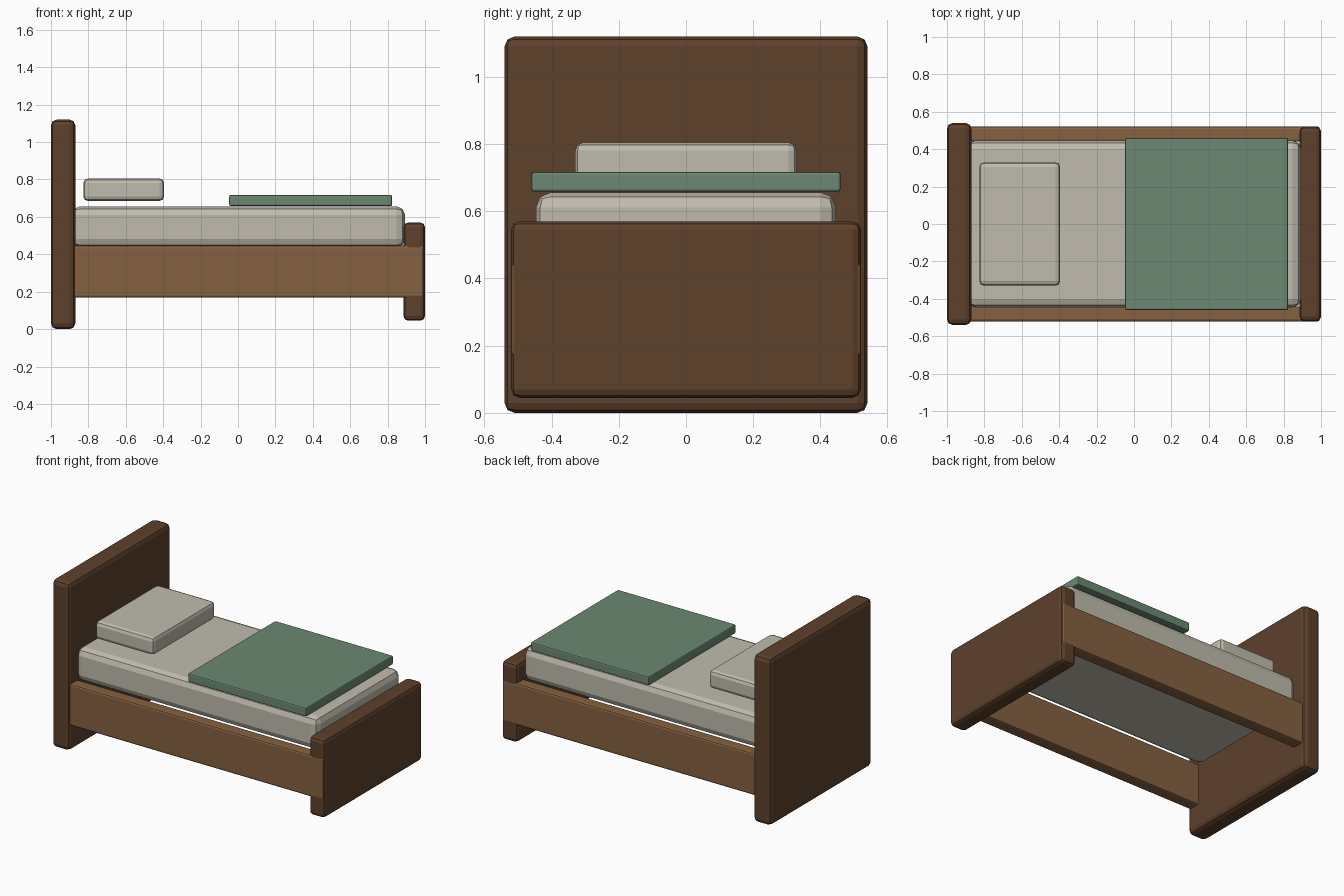
import bpy

if "Cube" in bpy.data.objects:
    bpy.data.objects.remove(bpy.data.objects["Cube"])


def material(name, rgb):
    m = bpy.data.materials.new(name)
    m.diffuse_color = (*rgb, 1)
    m.use_nodes = True
    m.node_tree.nodes["Principled BSDF"].inputs["Base Color"].default_value = m.diffuse_color
    return m


dark_wood = material("dark_wood", (0.11, 0.052, 0.024))
light_wood = material("light_wood", (0.24, 0.12, 0.052))
linen = material("linen", (0.53, 0.50, 0.42))
green = material("green_cloth", (0.15, 0.25, 0.17))


def block(name, x, y, z, bevel, mat):
    """Bevelled box from (min, max) ranges."""
    ranges = (x, y, z)
    bpy.ops.mesh.primitive_cube_add(size=1, location=[(a + b) / 2 for a, b in ranges])
    ob = bpy.context.object
    ob.name = name
    ob.scale = [b - a for a, b in ranges]
    bpy.ops.object.transform_apply(location=False, rotation=False, scale=True)
    mod = ob.modifiers.new("soft_edges", "BEVEL")
    mod.width = bevel
    mod.segments = 2
    ob.data.materials.append(mat)
    return ob


# End boards
block("headboard", (-1.0, -0.87), (-0.54, 0.54), (0.0, 1.12), 0.03, dark_wood)
block("footboard", (0.885, 1.0), (-0.52, 0.52), (0.045, 0.57), 0.025, dark_wood)

# Side rails, running into both end boards
for name, s in (("front_rail", -1), ("back_rail", 1)):
    y = sorted((s * 0.44, s * 0.521))
    block(name, (-0.99, 0.993), y, (0.168, 0.447), 0.012, light_wood)

# Bedding
block("mattress", (-0.89, 0.893), (-0.447, 0.447), (0.437, 0.656), 0.045, linen)
block("pillow", (-0.827, -0.395), (-0.33, 0.33), (0.685, 0.805), 0.025, linen)
block("blanket", (-0.047, 0.824), (-0.46, 0.46), (0.658, 0.717), 0.008, green)
